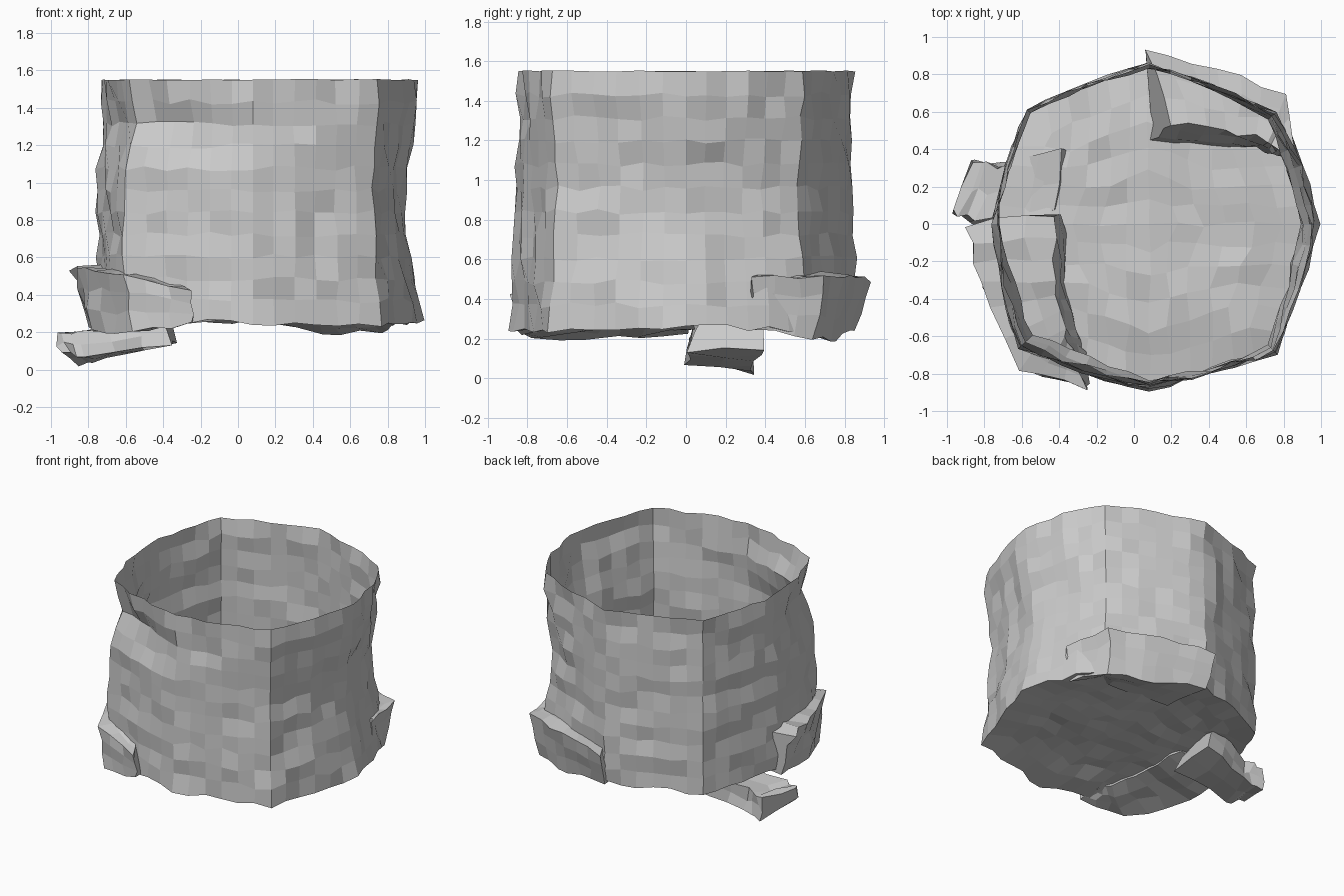
import bpy, bmesh, math, random
from mathutils import Vector

if "Cube" in bpy.data.objects:
    bpy.data.objects.remove(bpy.data.objects["Cube"])
random.seed(4)


def jit(v, a):
    return Vector(v) + Vector([random.uniform(-a, a) for _ in range(3)])


def resample(pts, n, closed=False):
    """Split every segment of a polyline into n pieces."""
    pts = [Vector(p) for p in pts]
    out = []
    for i in range(len(pts) - (0 if closed else 1)):
        a, b = pts[i], pts[(i + 1) % len(pts)]
        out += [a.lerp(b, k / n) for k in range(n)]
    return out if closed else out + [pts[-1]]


def bridge(bm, a, b):
    n = len(a)
    for i in range(n):
        bm.faces.new((a[i], a[(i + 1) % n], b[(i + 1) % n], b[i]))


def finish(bm, name):
    bmesh.ops.recalc_face_normals(bm, faces=bm.faces)
    me = bpy.data.meshes.new(name)
    bm.to_mesh(me)
    bm.free()
    ob = bpy.data.objects.new(name, me)
    bpy.context.collection.objects.link(ob)
    return ob


def slab(name, stations, along, around, amount):
    """Rough block lofted through four-cornered sections."""
    lines = list(zip(*[resample(line, along) for line in zip(*stations)]))
    bm = bmesh.new()
    rings = [[bm.verts.new(jit(p, amount)) for p in resample(q, around, True)]
             for q in lines]
    for a, b in zip(rings, rings[1:]):
        bridge(bm, a, b)
    bm.faces.new(rings[0])
    bm.faces.new(rings[-1])
    return finish(bm, name)


# Hollow body: irregular eight-sided wall with an open top
corners = [(0.93, 0, 0), (0.74, 0.58, 0), (0.08, 0.84, 0), (-0.56, 0.60, 0),
           (-0.74, 0, 0), (-0.59, -0.64, 0), (0.08, -0.86, 0), (0.73, -0.66, 0)]
outline = resample(corners, 6, True)
centre = Vector((0.08, 0, 0))
rows = 11
bm = bmesh.new()
rings = []
for r in range(rows + 1):
    t = r / rows
    z = 1.55 - 1.3 * t
    ring = []
    for i, p in enumerate(outline):
        d = p - centre
        ang = math.atan2(d.y, d.x)
        # front left is pinched below the rim and swells towards the base
        w = max(0, math.cos(ang - math.radians(232))) ** 3
        pinch = -0.09 * math.exp(-((z - 1.32) / 0.14) ** 2) + 0.02 * t
        right = 0.05 * max(0, math.cos(ang)) ** 2 * math.cos(2 * math.pi * t)
        bulge = 0.025 * math.sin(math.pi * (i % 6) / 6)
        s = 1 + w * pinch + right + bulge + 0.015 * t
        s += random.uniform(-0.022, 0.022)
        zj = random.uniform(-0.003, 0.003) if r == 0 else random.uniform(-0.015, 0.015)
        if r == rows:
            zj *= 1.6
        ring.append(bm.verts.new(centre + d * s + Vector((0, 0, z + zj))))
    rings.append(ring)
for a, b in zip(rings, rings[1:]):
    bridge(bm, a, b)

# Rough floor: square grid stretched to the wall outline
N = 12
base = rings[-1]
grid = {}
for i in range(N + 1):
    for j in range(N + 1):
        u, v = 2 * i / N - 1, 2 * j / N - 1
        s = max(abs(u), abs(v))
        if s < 1e-6:
            grid[i, j] = bm.verts.new((0.08, 0, 0.29))
            continue
        a, b = u / s, v / s
        if a > 0.9999:
            t = (b + 1) / 2
        elif b > 0.9999:
            t = 1 + (1 - a) / 2
        elif a < -0.9999:
            t = 2 + (1 - b) / 2
        else:
            t = 3 + (a + 1) / 2
        f = t * N - N / 2
        if s > 0.9999:
            grid[i, j] = base[round(f) % (4 * N)]
        else:
            k = math.floor(f)
            p = outline[k % (4 * N)].lerp(outline[(k + 1) % (4 * N)], f - k)
            p = centre + (p - centre) * s
            p.z = 0.25 + 0.04 * min(1, 3 * (1 - s))
            grid[i, j] = bm.verts.new(jit(p, 0.017))
for i in range(N):
    for j in range(N):
        bm.faces.new((grid[i, j], grid[i + 1, j], grid[i + 1, j + 1], grid[i, j + 1]))
finish(bm, "hollow_stump")

# Ledges through the wall: outer bottom, outer top, inner top, inner bottom
slab("front_left_ledge", [
    [(-0.79, 0.0, 0.22), (-0.89, 0.0, 0.54), (-0.42, 0.05, 0.58), (-0.38, 0.05, 0.27)],
    [(-0.78, -0.35, 0.20), (-0.83, -0.3, 0.54), (-0.42, -0.3, 0.57), (-0.36, -0.32, 0.27)],
    [(-0.58, -0.78, 0.20), (-0.61, -0.77, 0.52), (-0.38, -0.55, 0.53), (-0.29, -0.58, 0.27)],
    [(-0.24, -0.86, 0.25), (-0.26, -0.88, 0.42), (-0.33, -0.68, 0.45), (-0.26, -0.70, 0.27)],
], 3, 3, 0.018)
slab("back_right_ledge", [
    [(0.08, 0.85, 0.24), (0.07, 0.93, 0.50), (0.19, 0.54, 0.54), (0.09, 0.44, 0.29)],
    [(0.45, 0.76, 0.20), (0.45, 0.83, 0.51), (0.48, 0.50, 0.55), (0.42, 0.42, 0.29)],
    [(0.76, 0.65, 0.20), (0.80, 0.70, 0.52), (0.72, 0.45, 0.54), (0.66, 0.40, 0.29)],
    [(0.85, 0.34, 0.25), (0.89, 0.33, 0.51), (0.80, 0.39, 0.53), (0.76, 0.37, 0.29)],
], 3, 3, 0.015)

# Short broken root sloping down to the ground on the left
slab("left_root", [
    [(-0.94, 0.04, 0.09), (-0.98, 0.06, 0.18), (-0.87, 0.34, 0.19), (-0.86, 0.35, 0.015)],
    [(-0.83, 0.0, 0.06), (-0.84, 0.02, 0.20), (-0.74, 0.31, 0.22), (-0.72, 0.32, 0.055)],
    [(-0.35, 0.02, 0.14), (-0.41, 0.06, 0.30), (-0.37, 0.41, 0.32), (-0.34, 0.39, 0.15)],
], 3, 2, 0.018)
